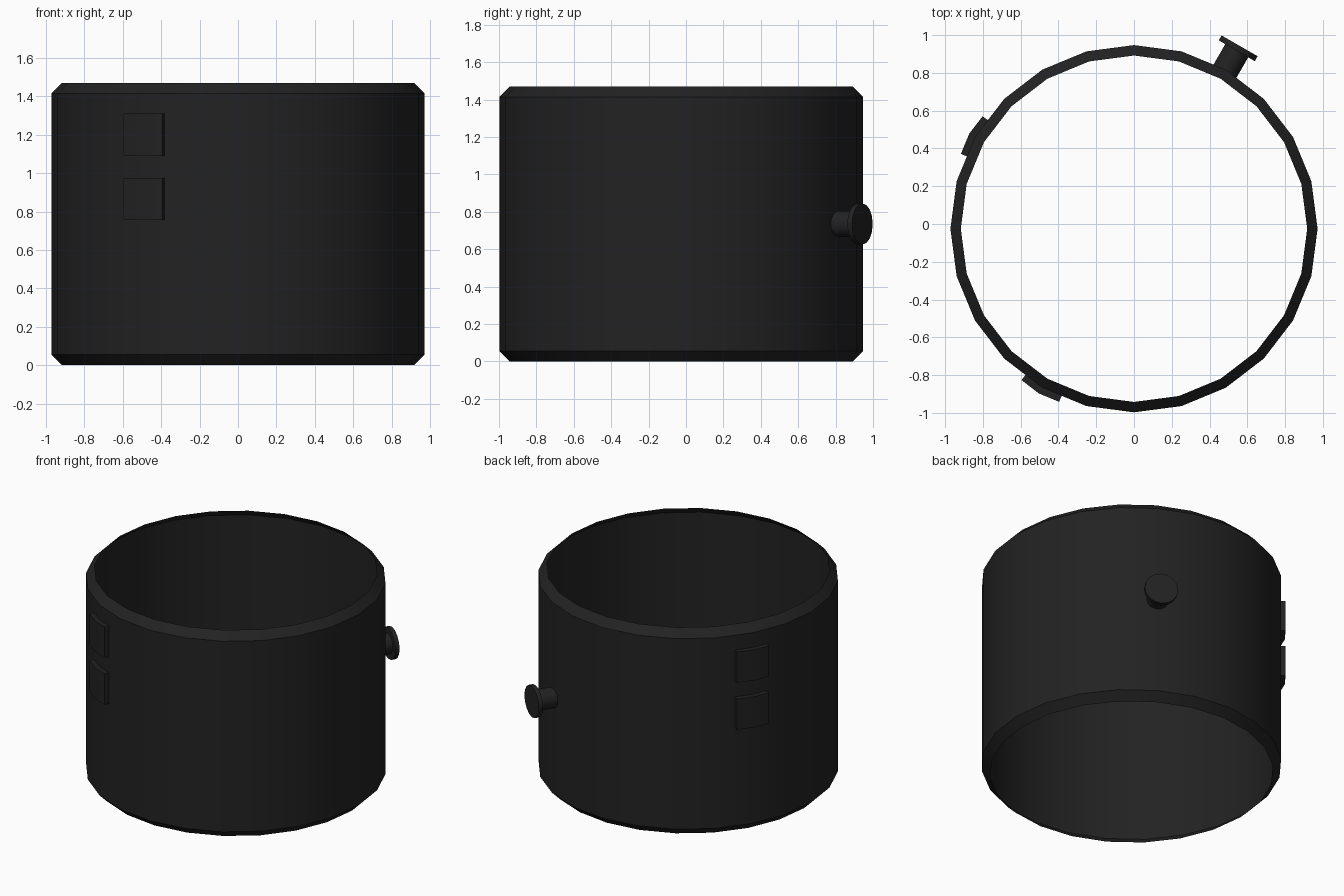
import bpy, bmesh, math
from mathutils import Vector, Matrix

if "Cube" in bpy.data.objects:
    bpy.data.objects.remove(bpy.data.objects["Cube"])

CY = -0.025      # ring centre in y
R = 0.972        # ring outer radius
H = 1.47         # ring height
STEP = math.radians(15)

black = bpy.data.materials.new("matte black")
black.diffuse_color = (0.016, 0.016, 0.016, 1)
black.use_nodes = True
black.node_tree.nodes["Principled BSDF"].inputs["Base Color"].default_value = black.diffuse_color


def finish(name, bm):
    mesh = bpy.data.meshes.new(name)
    bm.to_mesh(mesh)
    bm.free()
    obj = bpy.data.objects.new(name, mesh)
    bpy.context.collection.objects.link(obj)
    mesh.materials.append(black)
    bpy.ops.object.select_all(action='DESELECT')
    obj.select_set(True)
    bpy.context.view_layer.objects.active = obj
    bpy.ops.object.shade_smooth_by_angle(angle=math.radians(30))
    return obj


def lathe(name, profile, sides, matrix, cap_end=False):
    """Revolve (radius, height) points, listed bottom to top."""
    bm = bmesh.new()
    rings = []
    for r, z in profile:
        rings.append([bm.verts.new(matrix @ Vector((
            r * math.cos(2 * math.pi * i / sides),
            r * math.sin(2 * math.pi * i / sides), z))) for i in range(sides)])
    for a, b in zip(rings, rings[1:]):
        for i in range(sides):
            j = (i + 1) % sides
            bm.faces.new((a[i], a[j], b[j], b[i]))
    if cap_end:
        bm.faces.new(rings[-1])
    return finish(name, bm)


# Open band with inward-sloping lips
LIP = 0.055
lathe("band", [(R - LIP, 0), (R, LIP), (R, H - LIP), (R - LIP, H)], 24,
      Matrix.Translation((0, CY, 0)))

# Round peg with a wide flat head, pointing outward
out = Vector((math.cos(math.radians(60)), math.sin(math.radians(60)), 0))
peg_matrix = (Matrix.Translation((0, CY, 0.735))
              @ out.to_track_quat('Z', 'Y').to_matrix().to_4x4())
lathe("peg", [(0.07, 0.955), (0.07, 1.088), (0.11, 1.088), (0.11, 1.118)], 16,
      peg_matrix, cap_end=True)


# Raised pads bent around a corner of the band
def pad(name, degrees, z0, z1):
    mid = math.radians(degrees)
    half = math.radians(6.6)
    flat = math.cos(STEP / 2) / math.cos(STEP / 2 - half)
    bm = bmesh.new()
    cols = []
    for a, k in ((mid - half, flat), (mid, 1), (mid + half, flat)):
        col = []
        for r, z in ((R, z0), (R + 0.035, z0), (R + 0.035, z1), (R, z1)):
            col.append(bm.verts.new((r * k * math.cos(a), CY + r * k * math.sin(a), z)))
        cols.append(col)
    for a, b in zip(cols, cols[1:]):
        for i in range(3):
            bm.faces.new((a[i], b[i], b[i + 1], a[i + 1]))
    bm.faces.new(cols[0])
    bm.faces.new(cols[-1][::-1])
    bmesh.ops.recalc_face_normals(bm, faces=bm.faces)
    # keep the open shell facing outward
    bm.faces.ensure_lookup_table()
    bm.normal_update()
    if bm.faces[1].normal.dot(Vector((math.cos(mid), math.sin(mid), 0))) < 0:
        bmesh.ops.reverse_faces(bm, faces=bm.faces)
    finish(name, bm)


for side, deg in (("front", 240), ("left", 150)):
    pad(side + "_lower_pad", deg, 0.755, 0.975)
    pad(side + "_upper_pad", deg, 1.09, 1.31)
